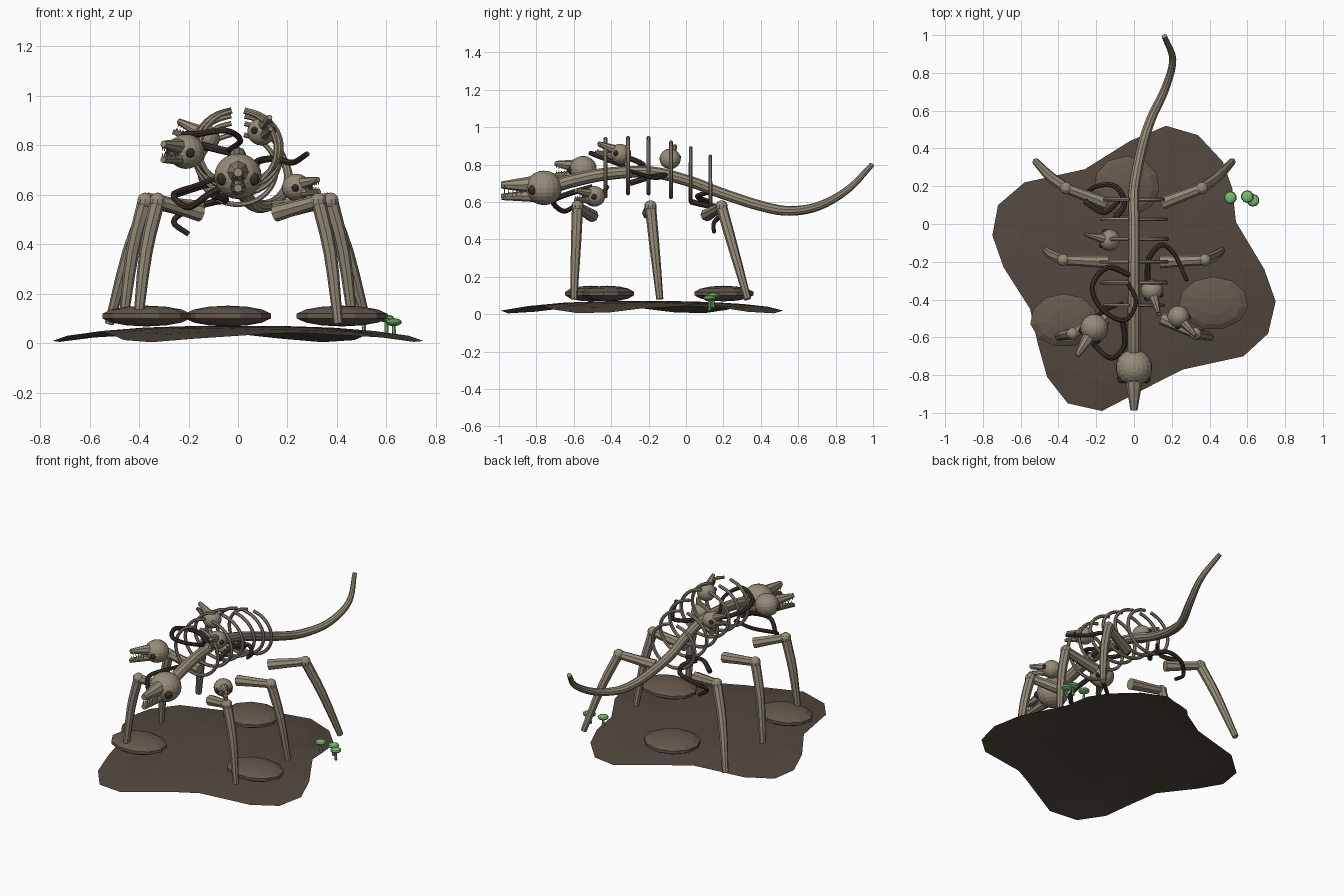
import bpy, bmesh, math
from mathutils import Vector, Matrix

if "Cube" in bpy.data.objects:
    bpy.data.objects.remove(bpy.data.objects["Cube"])


def material(name, rgb):
    m = bpy.data.materials.new(name)
    m.diffuse_color = (*rgb, 1)
    m.use_nodes = True
    m.node_tree.nodes["Principled BSDF"].inputs["Base Color"].default_value = m.diffuse_color
    return m


BONE = material("bone", (0.30, 0.26, 0.19))
VINE = material("dark_vine", (0.045, 0.03, 0.024))
SOIL = material("soil", (0.085, 0.066, 0.05))
ROCK = material("rock", (0.13, 0.10, 0.075))
CAP = material("green_cap", (0.20, 0.50, 0.17))


def finish(bm, name, mats, smooth=False):
    bmesh.ops.recalc_face_normals(bm, faces=bm.faces)
    me = bpy.data.meshes.new(name)
    bm.to_mesh(me)
    bm.free()
    for m in mats:
        me.materials.append(m)
    for p in me.polygons:
        p.use_smooth = smooth
    ob = bpy.data.objects.new(name, me)
    bpy.context.collection.objects.link(ob)
    return ob


def spline(pts, steps):
    """Catmull-Rom through (x, y, z, radius) points."""
    P = [Vector(p) for p in pts]
    P = [2 * P[0] - P[1]] + P + [2 * P[-1] - P[-2]]
    out = []
    for a, b, c, d in zip(P, P[1:], P[2:], P[3:]):
        for i in range(steps):
            t = i / steps
            out.append(0.5 * (2 * b + (c - a) * t + (2 * a - 5 * b + 4 * c - d) * t * t
                              + (3 * b - a - 3 * c + d) * t ** 3))
    return out + [P[-2]]


def add_tube(bm, pts, steps=4, sides=8):
    path = spline(pts, steps)
    pos = [p.to_3d() for p in path]
    rings, n = [], None
    for i, p in enumerate(pos):
        t = (pos[min(i + 1, len(pos) - 1)] - pos[max(i - 1, 0)]).normalized()
        n = t.orthogonal() if n is None else n - t * n.dot(t)
        n.normalize()
        b = t.cross(n)
        rings.append([bm.verts.new(p + path[i].w * (n * math.cos(a) + b * math.sin(a)))
                      for a in (k * math.tau / sides for k in range(sides))])
    for r, s in zip(rings, rings[1:]):
        for k in range(sides):
            bm.faces.new((r[k], r[k - 1], s[k - 1], s[k]))
    bm.faces.new(rings[0])
    bm.faces.new(rings[-1])


def add_ball(bm, loc, scale, u=14, v=9, mat=0):
    M = Matrix.Translation(loc) @ Matrix.Diagonal((*scale, 1))
    r = bmesh.ops.create_uvsphere(bm, u_segments=u, v_segments=v, radius=1, matrix=M)
    for f in {f for w in r["verts"] for f in w.link_faces}:
        f.material_index = mat


def tube(name, pts, mat, steps=4, sides=8):
    bm = bmesh.new()
    add_tube(bm, pts, steps, sides)
    return finish(bm, name, [mat])


# Uneven ground sheet: outline scaled into rings around a raised middle
outline = [(.17, .52), (.34, .47), (.47, .33), (.52, .19), (.54, .01), (.69, -.24), (.75, -.41),
           (.71, -.58), (.58, -.70), (.26, -.77), (.14, -.83), (-.17, -.99), (-.35, -.95),
           (-.46, -.81), (-.51, -.63), (-.55, -.45), (-.69, -.23), (-.75, -.06), (-.72, .10),
           (-.58, .22), (-.26, .29), (-.02, .44)]
bm = bmesh.new()
mid = Vector((0, -.24))
centre = bm.verts.new((0, -.24, .07))
prev = None
for s in (.3, .55, .8, 1):
    ring = []
    for i, p in enumerate(outline):
        q = mid + (Vector(p) - mid) * s
        edge = .024 + .02 * math.sin(i * math.tau * 4 / 22 + 3.4)
        ring.append(bm.verts.new((q.x, q.y, .07 + (edge - .07) * s ** 3)))
    for k in range(len(ring)):
        if prev:
            bm.faces.new((prev[k], prev[k - 1], ring[k - 1], ring[k]))
        else:
            bm.faces.new((centre, ring[k - 1], ring[k]))
    prev = ring
finish(bm, "ground", [SOIL])

# Flat stones
for i, (x, y, rx, ry) in enumerate([(-.37, -.51, .185, .145), (.42, -.42, .19, .145),
                                    (-.04, .20, .18, .165)]):
    bm = bmesh.new()
    add_ball(bm, (x, y, .11), (rx, ry, .042), 11, 7)
    finish(bm, f"stone_{i}", [ROCK])

# Mushrooms
for i, (x, y, z) in enumerate([(.51, .14, .10), (.60, .145, .10), (.63, .125, .085)]):
    bm = bmesh.new()
    add_ball(bm, (x, y, z), (.034, .034, .016), 10, 6)
    add_tube(bm, [(x, y, z - .065, .009), (x, y, z, .007)], 1, 6)
    finish(bm, f"mushroom_{i}", [CAP])

# Backbone and tail
tube("spine_and_tail", [(0, -.72, .68, .036), (0, -.6, .715, .036), (0, -.42, .75, .034),
     (0, -.19, .76, .031), (0, .02, .71, .03), (0, .18, .65, .029), (.04, .395, .58, .028),
     (.09, .555, .552, .026), (.165, .716, .58, .023), (.205, .87, .67, .019),
     (.16, .995, .80, .014)], BONE, 5, 10)

# Ribs: mirrored arcs that stay open at the top
for i, (y, lo, hi, w) in enumerate([(-.43, .62, .95, .155), (-.31, .635, .955, .17),
                                    (-.20, .635, .955, .175), (-.08, .615, .93, .175),
                                    (.025, .59, .90, .17), (.13, .55, .855, .155)]):
    bm = bmesh.new()
    c, h = (lo + hi) / 2, (hi - lo) / 2 - .01
    for s in (-1, 1):
        arc = [math.radians(a) for a in range(-90, 82, 19)]
        add_tube(bm, [(s * w * math.cos(a), y, c + h * math.sin(a), .0105) for a in arc], 2, 7)
    finish(bm, f"rib_pair_{i}", [BONE])

# Legs: hip, knee and foot of each pair, mirrored
legs = {"front": ((.15, -.50, .525), (.325, -.58, .575), (.405, -.60, .08)),
        "middle": ((.14, -.20, .54), (.375, -.19, .575), (.465, -.14, .08)),
        "rear": ((.15, .11, .53), (.36, .19, .575), (.52, .33, .08))}
for name, (hip, knee, foot) in legs.items():
    for side, s in (("left", -1), ("right", 1)):
        h, k, f = (Vector((s * p[0], p[1], p[2])) for p in (hip, knee, foot))
        m = k.lerp(f, .42) + Vector((s * .014, 0, 0))
        bm = bmesh.new()
        add_tube(bm, [(*h, .035), (*h.lerp(k, .5), .03), (*k, .027)], 2)
        add_tube(bm, [(*k, .03), (*m, .027), (*f, .019)], 3)
        add_ball(bm, k, (.034,) * 3, 10, 7)
        finish(bm, f"{name}_{side}_leg", [BONE])


def skull(name, loc, facing, r, gape=0.0):
    """Round braincase, two toothed jaws, dark sockets; faces -y before turning."""
    bm = bmesh.new()
    add_ball(bm, (0, 0, 0), (r, r, r * .95), 18, 12)
    for s, z0, z1, r0, r1 in ((1, .18, .16 + gape, .50, .19), (-1, -.42, -.50 - gape, .36, .17)):
        add_tube(bm, [(0, -.5 * r, z0 * r, r0 * r), (0, -1.4 * r, (z0 + z1) / 2 * r, (r0 * .55 + r1 * .4) * r),
                      (0, -2.35 * r, z1 * r, r1 * r)], 2)
        for i in range(5):
            y = -1.25 - .23 * i
            z = z0 + (z1 - z0) * (-y - .5) / 1.85
            w = .24 - .022 * i
            for x in (-w, w):
                add_tube(bm, [(x * r, y * r, (z - s * .02) * r, .065 * r),
                              (x * r, y * r, (z - s * .36) * r, .01 * r)], 1, 5)
    for x in (-.66, .66):
        add_ball(bm, (x * r, -.62 * r, -.12 * r), (.26 * r,) * 3, 10, 7, 1)
    turn = (-Vector(facing)).to_track_quat('Y', 'Z').to_matrix().to_4x4()
    bm.transform(Matrix.Translation(loc) @ turn)
    finish(bm, name, [BONE, VINE])


# Main head and the smaller skulls on the body
skull("main_skull", (0, -.76, .675), (0, -1, 0), .097)
skull("left_shoulder_skull", (-.21, -.55, .775), (-.5, -.8, .06), .074, .1)
skull("right_shoulder_skull", (.235, -.49, .63), (.65, -.72, .12), .058, .1)
skull("right_back_skull", (.095, -.35, .855), (.25, -.9, .32), .058, .1)
skull("left_back_skull", (-.13, -.085, .83), (-.85, .2, .4), .057, .1)

# Dark vines wound through the bones
vines = [
    [(-.10, .03, .60), (-.05, .11, .58), (-.10, .20, .57), (-.20, .20, .54), (-.26, .15, .49), (-.20, .15, .44)],
    [(-.02, -.27, .77), (-.14, -.23, .80), (-.22, -.33, .84), (-.17, -.45, .845), (-.05, -.51, .86),
     (.01, -.41, .82), (-.04, -.30, .78)],
    [(-.06, -.50, .68), (-.05, -.64, .64), (-.12, -.71, .60), (-.20, -.65, .55), (-.26, -.56, .60),
     (-.16, -.46, .64), (-.06, -.42, .68)],
    [(.07, -.30, .70), (.08, -.18, .735), (.15, -.11, .745), (.22, -.17, .73), (.28, -.30, .765)],
    [(-.26, .12, .60), (-.16, .06, .63), (-.08, .12, .65)],
]
for i, v in enumerate(vines):
    n = len(v) - 1
    tube(f"vine_{i}", [(*p, .016 - .005 * k / n) for k, p in enumerate(v)], VINE, 5, 7)
